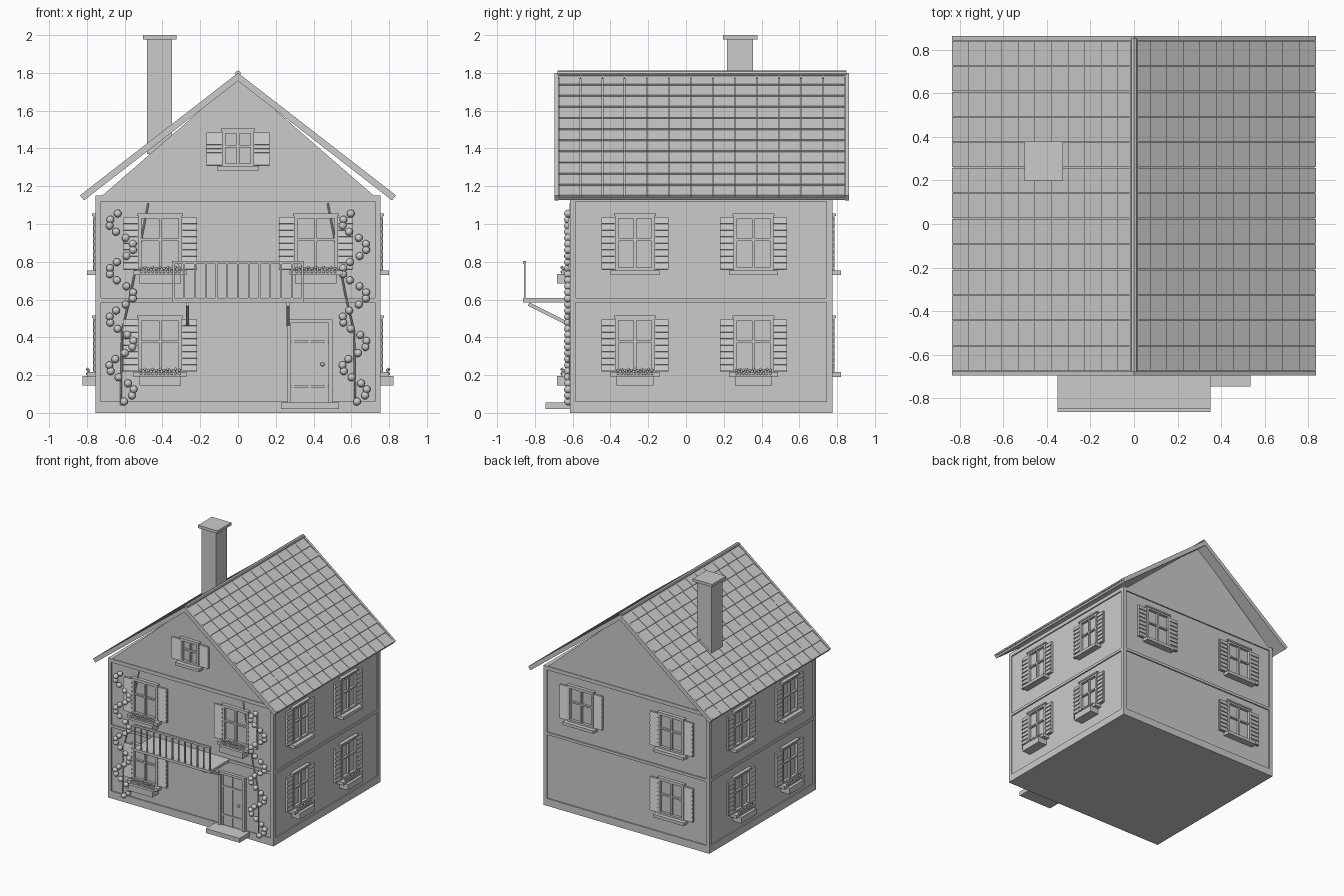
import bpy, bmesh, math
from mathutils import Matrix, Vector

if "Cube" in bpy.data.objects:
    bpy.data.objects.remove(bpy.data.objects["Cube"])

I = Matrix.Identity(4)


def box(bm, x, y, z, M=I, rx=0.0):
    """Box spanning the ranges x, y, z, tilted rx about its own centre, placed by M."""
    c = Vector([(a[0] + a[1]) / 2 for a in (x, y, z)])
    s = [abs(a[1] - a[0]) for a in (x, y, z)]
    m = M @ Matrix.Translation(c) @ Matrix.Rotation(rx, 4, 'X') @ Matrix.Diagonal((*s, 1))
    bmesh.ops.create_cube(bm, size=1, matrix=m)


def rod(bm, a, b, r, n=8):
    """Cylinder from a to b."""
    a, b = Vector(a), Vector(b)
    d = b - a
    m = Matrix.Translation((a + b) / 2) @ d.to_track_quat('Z', 'Y').to_matrix().to_4x4()
    bmesh.ops.create_cone(bm, cap_ends=True, segments=n, radius1=r, radius2=r, depth=d.length, matrix=m)


def ball(bm, p, r, M=I, sub=1):
    bmesh.ops.create_icosphere(bm, subdivisions=sub, radius=r, matrix=M @ Matrix.Translation(p))


def finish(name, bm, smooth=False):
    me = bpy.data.meshes.new(name)
    bm.to_mesh(me)
    bm.free()
    for p in me.polygons:
        p.use_smooth = smooth
    ob = bpy.data.objects.new(name, me)
    bpy.context.collection.objects.link(ob)
    return ob


# Walls
Y0, Y1 = -0.605, 0.765
bm = bmesh.new()
box(bm, (-.745, .745), (Y0, Y1), (0, 1.14))
finish("walls", bm)

# Gable block under the roof
bm = bmesh.new()
f = bm.faces.new([bm.verts.new((x, Y0 - .005, z)) for x, z in ((-.725, 1.145), (.725, 1.145), (0, 1.775))])
ext = bmesh.ops.extrude_face_region(bm, geom=[f])
bmesh.ops.translate(bm, vec=(0, Y1 - Y0 + .01, 0), verts=[v for v in ext['geom'] if isinstance(v, bmesh.types.BMVert)])
bmesh.ops.recalc_face_normals(bm, faces=bm.faces)
finish("gable", bm)

# Plinth, floor band, top beam and corner boards
bm = bmesh.new()
for z in ((0, .06), (.585, .607), (1.12, 1.15)):
    box(bm, (-.755, .755), (Y0 - .01, Y1 + .01), z)
for sx in (-1, 1):
    for y in ((Y0 - .01, Y0 + .02), (Y1 - .02, Y1 + .01)):
        box(bm, (sx * .725, sx * .755), y, (0, 1.15))
finish("wall_trim", bm)

# Roof: sheathing, bargeboards and tiles on each slope
EAVE, RIDGE = Vector((.836, 0, 1.152)), Vector((0, 0, 1.80))
L = (EAVE - RIDGE).length
A = math.atan2(RIDGE.z - EAVE.z, EAVE.x)
ROWS, COLS, RY0, RY1 = 11, 13, -.675, .842
pitch, col = L / ROWS, (RY1 - RY0) / COLS
deck, tiles = bmesh.new(), bmesh.new()
for side in (0, math.pi):
    # local x runs down the slope, y along the ridge, z out of the roof
    flip = Matrix.Diagonal((-1, 1, 1, 1)) if side else I
    M = flip @ Matrix.Translation(RIDGE) @ Matrix.Rotation(A, 4, 'Y')
    box(deck, (0, L), (RY0, RY1), (-.032, -.014), M)
    for y in ((-.695, RY0), (RY1, .862)):
        box(deck, (0, L), y, (-.034, 0), M)
    for r in range(ROWS):
        T = M @ Matrix.Translation(((r + .5) * pitch, 0, -.010)) @ Matrix.Rotation(-.09, 4, 'Y')
        for c in range(COLS):
            y = RY0 + c * col
            box(tiles, (-pitch / 2 - .004, pitch / 2), (y + .002, y + col - .002), (-.006, .006), T)
for n, b in (("roof_deck", deck), ("roof_tiles", tiles)):
    bmesh.ops.recalc_face_normals(b, faces=b.faces)
    finish(n, b)
bm = bmesh.new()
rod(bm, (0, -.68, 1.797), (0, .85, 1.797), .015)
finish("ridge_cap", bm)

# Chimney
bm = bmesh.new()
box(bm, (-.482, -.35), (.216, .355), (1.37, 1.98))
box(bm, (-.503, -.326), (.197, .378), (1.977, 2.0))
finish("chimney", bm)


def window(name, M, w, z0, z1, sw, planter=False):
    """Window with half width w; local -y points out of the wall."""
    bm = bmesh.new()
    t = .018
    for s in (-1, 1):
        box(bm, (s * w, s * (w - t)), (-.022, 0), (z0, z1), M)
    for z in ((z0, z0 + t), (z1 - t, z1)):
        box(bm, (-w, w), (-.022, 0), z, M)
    box(bm, (-w - .006, w + .006), (-.028, 0), (z1 - .004, z1 + .008), M)
    box(bm, (-.007, .007), (-.018, 0), (z0, z1), M)
    zm = z0 + (z1 - z0) * .56
    box(bm, (-w, w), (-.017, 0), (zm - .006, zm + .006), M)
    box(bm, (-w - .024, w + .024), (-.055, 0), (z0 - .022, z0 + .003), M)
    finish(name + "_frame", bm)
    # louvred shutters
    bm = bmesh.new()
    n = 8
    h = (z1 - z0 - .02) / n
    for s in (-1, 1):
        a, b = s * w, s * (w + sw)
        box(bm, (a, b), (-.014, 0), (z0 + .006, z1 - .012), M)
        for k in range(n):
            z = z0 + .008 + k * h
            box(bm, (a + s * .003, b - s * .002), (-.019, -.010), (z, z + h * .95), M, -.2)
    finish(name + "_shutters", bm)
    if planter:
        bm = bmesh.new()
        b = w - .007
        box(bm, (-b, b), (-.078, 0), (z0 - .068, z0 - .018), M)
        finish(name + "_planter", bm)
        bm = bmesh.new()
        for k in range(11):
            u = -b + .008 + k * (2 * b - .016) / 10
            zt = z0 + .012 + .006 * (k % 2)
            box(bm, (u - .003, u + .003), (-.049, -.043), (z0 - .02, zt), M)
            ball(bm, (u, -.046 - .005 * (k % 2), zt), .009, M)
            ball(bm, (u, -.052, z0 - .006), .008, M)
        finish(name + "_flowers", bm, True)


def at(x, y, deg):
    return Matrix.Translation((x, y, 0)) @ Matrix.Rotation(math.radians(deg), 4, 'Z')


# Windows on all four walls
LOW, UP = (.213, .507), (.752, 1.047)
window("front_left_lower", at(-.412, Y0, 0), .116, *LOW, .08, True)
for n, x in (("left", -.412), ("right", .412)):
    window("front_%s_upper" % n, at(x, Y0, 0), .116, *UP, .08, True)
    window("back_%s_upper" % n, at(x, Y1, 180), .116, *UP, .08)
window("back_left_lower", at(-.412, Y1, 180), .116, *LOW, .08)
window("gable_window", at(0, Y0 - .005, 0), .084, 1.303, 1.497, .084)
for n, s in (("right", 1), ("left", -1)):
    for m, y in (("front", -.27), ("rear", .357)):
        window("%s_%s_lower" % (n, m), at(s * .745, y, s * 90), .105, *LOW, .072, True)
        window("%s_%s_upper" % (n, m), at(s * .745, y, s * 90), .105, *UP, .072)

# Door with frame, panels and knob
bm = bmesh.new()
for x in ((.26, .28), (.478, .5)):
    box(bm, x, (Y0 - .025, Y0), (.05, .495))
box(bm, (.26, .5), (Y0 - .025, Y0), (.475, .495))
finish("door_frame", bm)
bm = bmesh.new()
box(bm, (.28, .478), (Y0 - .008, Y0), (.05, .475))
for z in (.135, .37):
    box(bm, (.28, .478), (Y0 - .016, Y0), (z, z + .013))
for x in (.285, .373, .461):
    box(bm, (x, x + .012), (Y0 - .014, Y0), (.05, .475))
finish("door", bm)
bm = bmesh.new()
ball(bm, (.447, Y0 - .025, .257), .011, sub=2)
finish("door_knob", bm, True)
bm = bmesh.new()
box(bm, (.228, .535), (-.745, Y0), (.02, .056))
finish("door_step", bm)

# Balcony: slab, railing and braces
bm = bmesh.new()
box(bm, (-.35, .35), (-.862, Y0), (.585, .607))
finish("balcony_floor", bm)
bm = bmesh.new()
box(bm, (-.35, .35), (-.862, -.846), (.788, .804))
for k in range(13):
    x = -.342 + k * .057
    box(bm, (x - .005, x + .005), (-.858, -.85), (.6, .79))
finish("balcony_railing", bm)
bm = bmesh.new()
for x in (-.267, .265):
    box(bm, (x - .008, x + .008), (-.845, -.605), (.512, .532), rx=-math.atan2(.11, .22))
finish("balcony_braces", bm)

# Climbing plants either side of the front
for n, s in (("left", -1), ("right", 1)):
    bm = bmesh.new()
    c = .617 * s
    for k in range(32):
        z = 1.055 - k * .0321
        x = c + .066 * math.cos(math.tau * (z - .877) / .254)
        ball(bm, (x, -.625, z), .021, sub=2)
    finish("vine_leaves_" + n, bm, True)
    bm = bmesh.new()
    pts = [(s * .475, -.612, 1.11), (s * .57, -.616, .62), (s * .615, -.616, .43), (s * .62, -.616, .04)]
    for a, b in zip(pts, pts[1:]):
        rod(bm, a, b, .005, 6)
    finish("vine_stem_" + n, bm)
